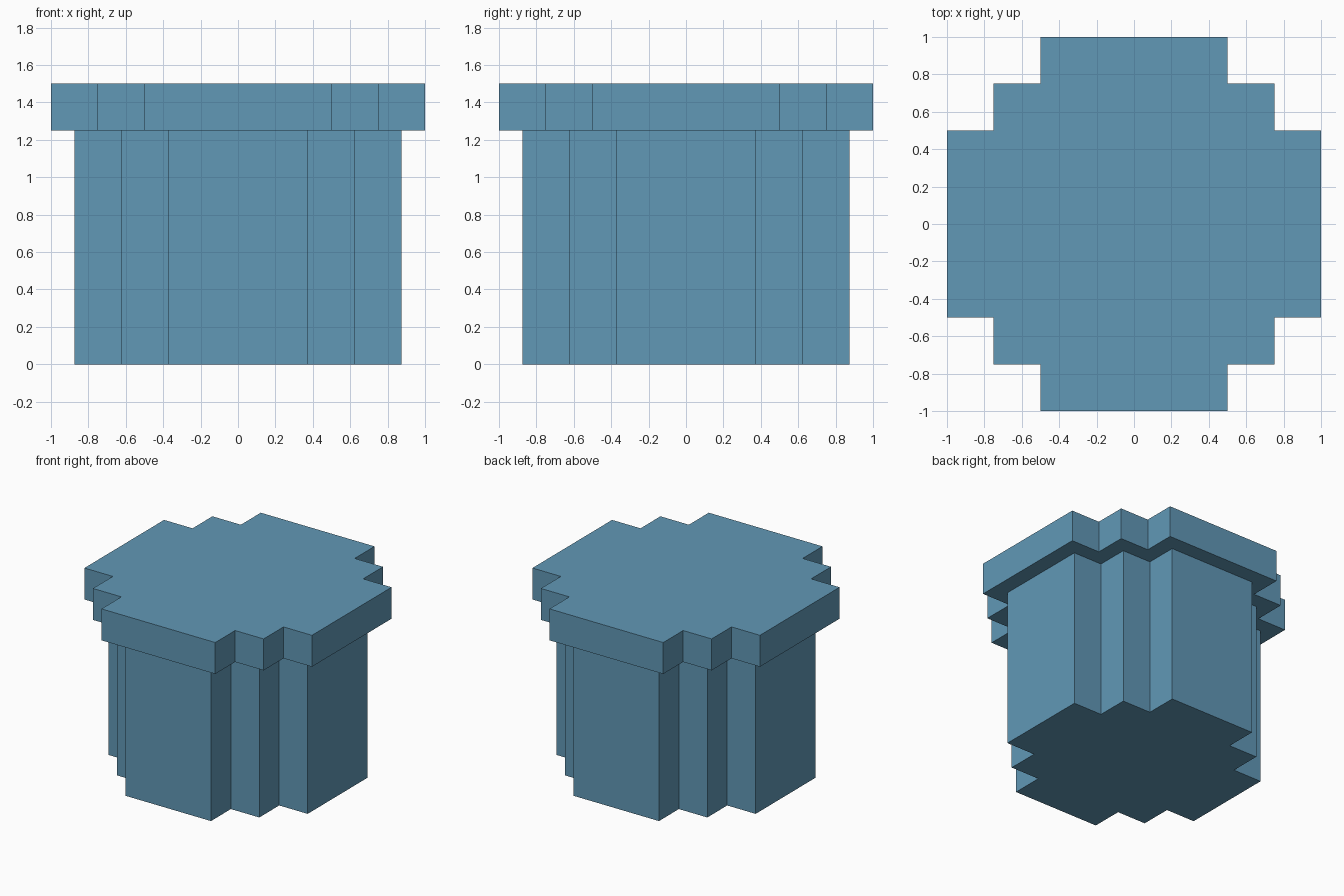
import bpy
import bmesh

if "Cube" in bpy.data.objects:
    bpy.data.objects.remove(bpy.data.objects["Cube"])

blue = bpy.data.materials.new("muted_blue")
blue.diffuse_color = (0.12, 0.314, 0.468, 1.0)
blue.use_nodes = True
blue.node_tree.nodes["Principled BSDF"].inputs["Base Color"].default_value = blue.diffuse_color

STEP = 0.25  # size of each corner notch


def stepped_outline(r):
    """Blocky round outline with two square steps in each corner."""
    a, b, c = r, r - STEP, r - 2 * STEP
    corner = [(a, c), (b, c), (b, b), (c, b), (c, a)]
    points = []
    for _ in range(4):
        points += corner
        corner = [(-y, x) for x, y in corner]  # quarter turn
    return points


def stepped_prism(name, r, z0, z1):
    bm = bmesh.new()
    base = bm.faces.new([bm.verts.new((x, y, z0)) for x, y in stepped_outline(r)])
    top = bmesh.ops.extrude_face_region(bm, geom=[base], use_keep_orig=True)
    verts = [g for g in top["geom"] if isinstance(g, bmesh.types.BMVert)]
    bmesh.ops.translate(bm, verts=verts, vec=(0, 0, z1 - z0))
    bmesh.ops.recalc_face_normals(bm, faces=bm.faces)
    mesh = bpy.data.meshes.new(name)
    bm.to_mesh(mesh)
    bm.free()
    mesh.materials.append(blue)
    obj = bpy.data.objects.new(name, mesh)
    bpy.context.collection.objects.link(obj)
    return obj


# Tall pipe body and the wider rim on top
stepped_prism("pipe_body", 0.875, 0.0, 1.25)
stepped_prism("pipe_rim", 1.0, 1.25, 1.5)
